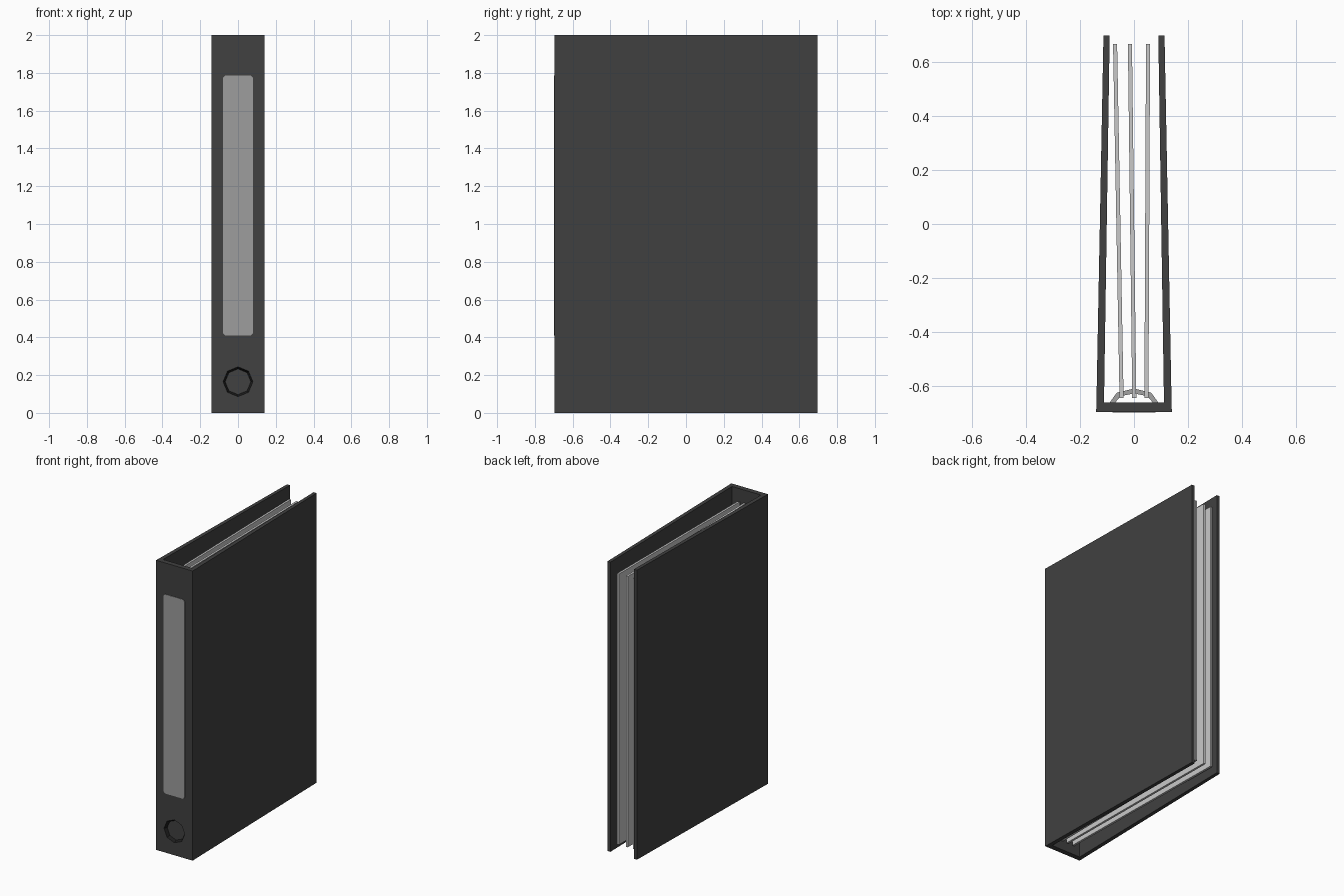
import bpy, bmesh, math
from mathutils import Matrix

if "Cube" in bpy.data.objects:
    bpy.data.objects.remove(bpy.data.objects["Cube"])


def material(name, v):
    m = bpy.data.materials.new(name)
    m.diffuse_color = (v, v, v, 1)
    m.use_nodes = True
    m.node_tree.nodes["Principled BSDF"].inputs["Base Color"].default_value = m.diffuse_color
    return m


DARK = material("dark board", 0.052)
BLACK = material("black rim", 0.012)
LABEL = material("label grey", 0.34)
PAPER = material("paper grey", 0.58)
METAL = material("ring metal", 0.36)


def prism(name, pts, z0, z1, mat):
    """Extrude an xy outline from z0 to z1."""
    bm = bmesh.new()
    face = bm.faces.new([bm.verts.new((x, y, z0)) for x, y in pts])
    ext = bmesh.ops.extrude_face_region(bm, geom=[face])
    for v in ext["geom"]:
        if isinstance(v, bmesh.types.BMVert):
            v.co.z = z1
    bmesh.ops.recalc_face_normals(bm, faces=bm.faces)
    me = bpy.data.meshes.new(name)
    bm.to_mesh(me)
    bm.free()
    ob = bpy.data.objects.new(name, me)
    me.materials.append(mat)
    bpy.context.collection.objects.link(ob)
    return ob


# Covers, leaning slightly towards each other at the open side
for side, name in ((-1, "left_cover"), (1, "right_cover")):
    pts = [(0.139, -0.66), (0.113, 0.697), (0.09, 0.697), (0.111, -0.66)]
    prism(name, [(side * x, y) for x, y in pts], 0, 2, DARK)

# Spine with a tapered eight-sided finger recess
spine = prism("spine", [(-0.14, -0.695), (0.14, -0.695), (0.139, -0.66), (-0.139, -0.66)], 0, 2, DARK)
spine.data.materials.append(BLACK)
HOLE_Z, DEPTH = 0.165, 0.02
bm = bmesh.new()
bmesh.ops.create_cone(bm, cap_ends=True, segments=8, radius1=0.09, radius2=0.068, depth=2 * DEPTH,
                      matrix=Matrix.Translation((0, -0.695, HOLE_Z)) @ Matrix.Rotation(-math.pi / 2, 4, 'X'))
me = bpy.data.meshes.new("finger_recess_cutter")
bm.to_mesh(me)
bm.free()
cutter = bpy.data.objects.new("finger_recess_cutter", me)
bpy.context.collection.objects.link(cutter)
cutter.hide_render = True
mod = spine.modifiers.new("recess", 'BOOLEAN')
mod.object = cutter
mod.operation = 'DIFFERENCE'
mod.solver = 'EXACT'
bpy.context.view_layer.objects.active = spine
bpy.ops.object.modifier_apply(modifier=mod.name)
bpy.data.objects.remove(cutter)
for p in spine.data.polygons:
    near = math.hypot(p.center.x, p.center.z - HOLE_Z) < 0.09
    p.material_index = 1 if near and abs(p.normal.y) < 0.95 else 0

# Spine label: plate with clipped corners, drawn flat and stood upright
w, h, c = 0.08, 0.688, 0.012
corners = [(w, h - c), (w - c, h), (c - w, h), (-w, h - c),
           (-w, c - h), (c - w, -h), (w - c, -h), (w, c - h)]
label = prism("spine_label", corners, 0, 0.003, LABEL)
label.data.transform(Matrix.Translation((0, -0.695, 1.097)) @ Matrix.Rotation(math.pi / 2, 4, 'X'))

# Loose sheets, each given by its x at the spine and at the open side
for i, (xa, xb) in enumerate(((-0.046, -0.07), (0.001, -0.015), (0.046, 0.052))):
    t = 0.0075
    prism(f"sheet_{i + 1}", [(xa - t, -0.643), (xa + t, -0.643), (xb + t, 0.667), (xb - t, 0.667)],
          0.05, 1.92, PAPER)

# Flattened half rings on the inside of the spine
for i, z in enumerate((0.75, 1.25)):
    arc = [k * math.pi / 4 for k in range(5)]
    outer = [(0.09 * math.cos(a), -0.661 + 0.052 * math.sin(a)) for a in arc]
    inner = [(0.07 * math.cos(a), -0.661 + 0.034 * math.sin(a)) for a in reversed(arc)]
    prism(f"binder_ring_{i + 1}", outer + inner, z - 0.01, z + 0.01, METAL)
